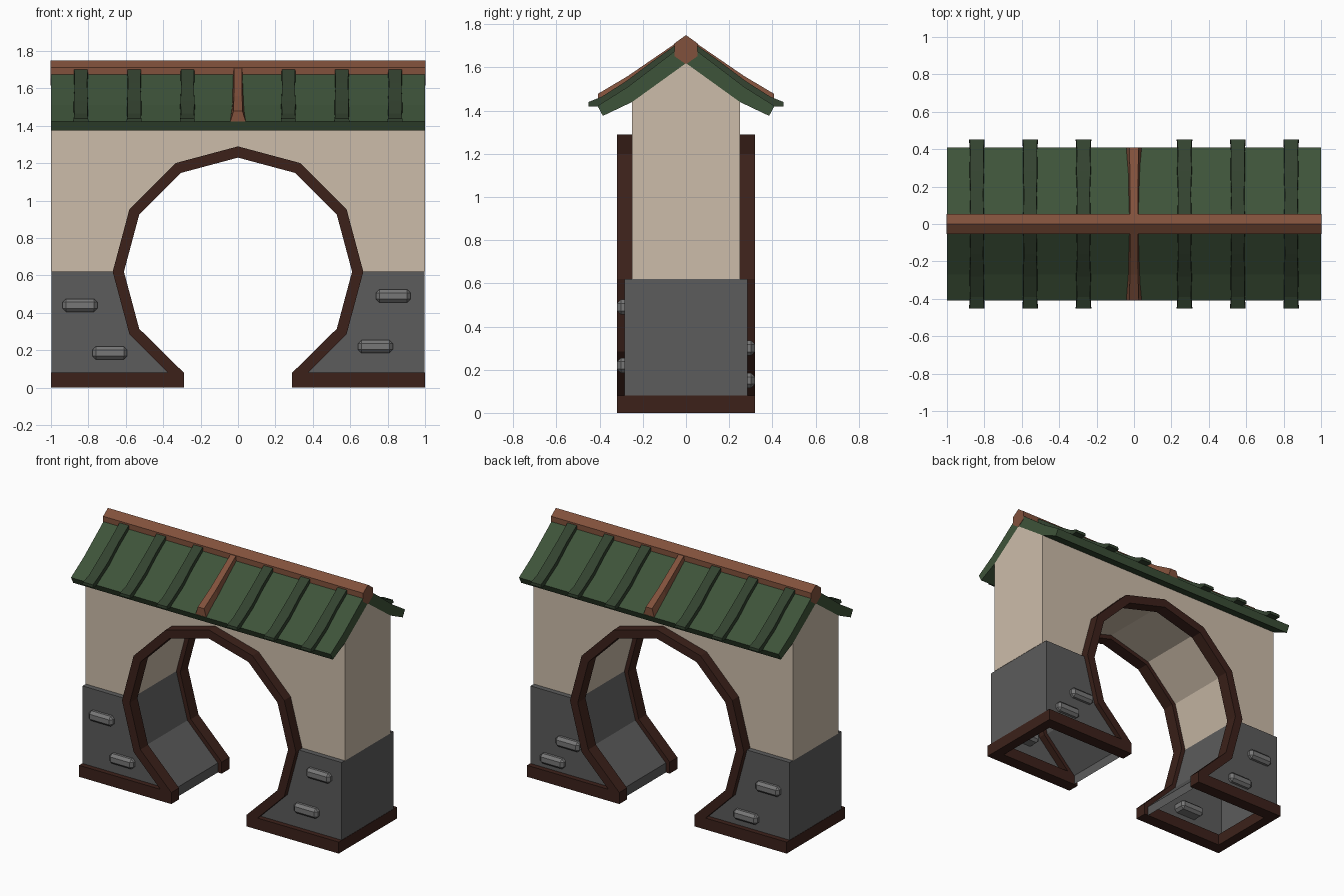
import bpy, bmesh, math

if "Cube" in bpy.data.objects:
    bpy.data.objects.remove(bpy.data.objects["Cube"])

def mat(name, rgb):
    m = bpy.data.materials.new(name)
    m.diffuse_color = [(c / 255) ** 2.2 for c in rgb] + [1]
    m.use_nodes = True
    m.node_tree.nodes["Principled BSDF"].inputs["Base Color"].default_value = m.diffuse_color
    return m

PLASTER = mat("plaster", (203, 187, 168))
STONE = mat("stone", (92, 92, 92))
BRICK = mat("light_stone", (118, 118, 118))
WOOD = mat("dark_wood", (62, 38, 32))
TILE = mat("green_tile", (64, 84, 60))
RIB = mat("dark_green_tile", (54, 68, 51))
RIDGE = mat("ridge_brown", (128, 82, 62))

def finish(name, bm, material):
    bmesh.ops.recalc_face_normals(bm, faces=bm.faces)
    me = bpy.data.meshes.new(name)
    bm.to_mesh(me)
    bm.free()
    me.materials.append(material)
    ob = bpy.data.objects.new(name, me)
    bpy.context.collection.objects.link(ob)
    return ob

def loft(name, rings, material, open_bottom=False):
    """Skin a list of equally sized closed rings and cap both ends."""
    bm = bmesh.new()
    vs = [[bm.verts.new(p) for p in r] for r in rings]
    n = len(vs[0])
    for a, b in zip(vs, vs[1:]):
        for i in range(n):
            j = (i + 1) % n
            bm.faces.new((a[i], a[j], b[j], b[i]))
    bm.faces.new(vs[0])
    bm.faces.new(vs[-1])
    bmesh.ops.recalc_face_normals(bm, faces=bm.faces)
    if open_bottom:
        low = [f for f in bm.faces if all(v.co.z < 1e-4 for v in f.verts)]
        bmesh.ops.delete(bm, geom=low, context='FACES_ONLY')
    return finish(name, bm, material)

def prism_y(name, pts, y0, y1, material, **kw):
    return loft(name, [[(x, y, z) for x, z in pts] for y in (y0, y1)], material, **kw)

def prism_x(name, pts, x0, x1, material):
    return loft(name, [[(x, y, z) for y, z in pts] for x in (x0, x1)], material)

def arc(r, a0, a1):
    """Points of the twelve-sided opening, in 30 degree steps."""
    step = 30 if a1 > a0 else -30
    return [(r * math.cos(math.radians(a)), 0.62 + r * math.sin(math.radians(a)))
            for a in range(a0, a1 + step, step)]

# plaster wall over the opening, and its gable
prism_y("plaster_wall", [(1, 0.62)] + arc(0.64, 0, 180) + [(-1, 0.62), (-1, 1.44), (1, 1.44)],
        -0.25, 0.25, PLASTER)
prism_x("gable", [(-0.25, 1.44), (0.25, 1.44), (0, 1.62)], -1, 1, PLASTER)

# stone legs (open underneath) and plinth strips on the outer ends
for s, side in ((-1, "left"), (1, "right")):
    leg = [(0.998, 0), (0.32, 0), (0.32, 0.066)] + arc(0.64, -30, 0) + [(0.998, 0.62)]
    prism_y(side + "_stone_leg", [(s * x, z) for x, z in leg], -0.285, 0.285, STONE, open_bottom=True)
    prism_y(side + "_plinth_end", [(s * x, z) for x, z in
            ((0.93, 0), (1, 0), (1, 0.08), (0.93, 0.08))], -0.25, 0.25, WOOD)

# wooden arch trim with feet, front and back
trim = ([(1, 0), (0.29, 0), (0.29, 0.08)] + arc(0.61, -30, 210)
        + [(-0.29, 0.08), (-0.29, 0), (-1, 0), (-1, 0.08), (-0.375, 0.08)]
        + arc(0.67, 210, -30) + [(0.375, 0.08), (1, 0.08)])
for s, side in ((-1, "front"), (1, "back")):
    prism_y(side + "_arch_trim", trim, s * 0.235, s * 0.32, WOOD)

# protruding stones
stones = {-1: [(-0.845, 0.44), (-0.685, 0.185), (0.83, 0.49), (0.735, 0.22)],
          1: [(0.70, 0.30), (0.82, 0.15), (-0.84, 0.40), (-0.67, 0.16)]}
for s, places in stones.items():
    for i, (x, z) in enumerate(places):
        w, h = 0.0925, 0.035
        ob = prism_y(("front" if s < 0 else "back") + "_stone_%d" % (i + 1),
                     [(x - w, z - h), (x + w, z - h), (x + w, z + h), (x - w, z + h)],
                     s * 0.2, s * 0.32, BRICK)
        bev = ob.modifiers.new("chamfer", 'BEVEL')
        bev.width, bev.segments = 0.018, 1

# curved roof slopes with raised ribs
def rib(name, x, s, stations, material):
    """Stations: y, bottom z, top z, half width below, half width on top."""
    loft(name, [[(x - wb, s * y, zb), (x + wb, s * y, zb), (x + wt, s * y, zt), (x - wt, s * y, zt)]
                for y, zb, zt, wb, wt in stations], material)

for s, side in ((-1, "front"), (1, "back")):
    prism_x(side + "_roof", [(s * y, z) for y, z in
            ((0, 1.62), (0.25, 1.44), (0.385, 1.376), (0.41, 1.422), (0.27, 1.51), (0, 1.715))],
            -1, 1, TILE)
    for i, x in enumerate((-0.84, -0.555, -0.27, 0.27, 0.555, 0.84)):
        rib(side + "_rib_%d" % (i + 1), x, s,
            [(0.04, 1.65, 1.71, 0.040, 0.036), (0.16, 1.57, 1.625, 0.036, 0.033),
             (0.28, 1.48, 1.535, 0.041, 0.037), (0.39, 1.42, 1.465, 0.038, 0.035),
             (0.452, 1.42, 1.44, 0.042, 0.038)], RIB)
    rib(side + "_middle_rib", 0, s,
        [(0, 1.66, 1.745, 0.030, 0.020), (0.27, 1.49, 1.56, 0.034, 0.022),
         (0.408, 1.42, 1.478, 0.042, 0.024)], RIDGE)

# hexagonal ridge beam
prism_x("ridge_beam", [(0, 1.75), (0.053, 1.712), (0.053, 1.652), (0, 1.615),
                       (-0.053, 1.652), (-0.053, 1.712)], -1.002, 1.002, RIDGE)
